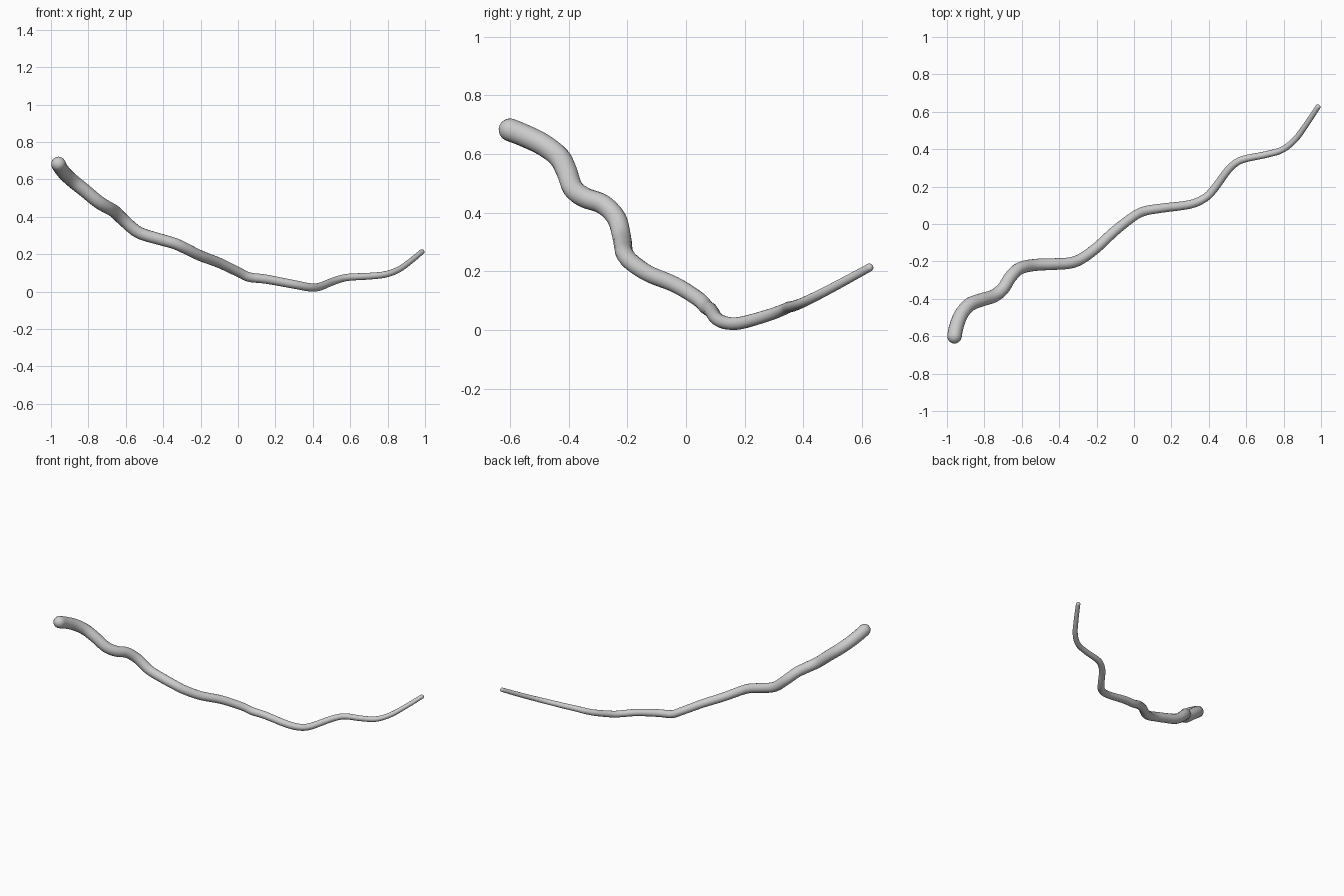
import bpy, math
from mathutils import Vector

if "Cube" in bpy.data.objects:
    bpy.data.objects.remove(bpy.data.objects["Cube"])

# Centreline of the branch: x, y, z
P = [(-.96, -.60, .687), (-.95, -.55, .667), (-.925, -.485, .635), (-.88, -.432, .593),
     (-.82, -.407, .545), (-.75, -.385, .487), (-.70, -.345, .456), (-.66, -.283, .433),
     (-.61, -.237, .385), (-.53, -.219, .320), (-.42, -.214, .285), (-.34, -.208, .262),
     (-.28, -.185, .235), (-.20, -.127, .196), (-.10, -.035, .158), (0, .042, .110),
     (.06, .07, .082), (.15, .085, .071), (.30, .105, .043), (.38, .14, .028),
     (.43, .19, .029), (.50, .285, .056), (.55, .33, .073), (.60, .35, .082),
     (.70, .37, .087), (.79, .396, .097), (.86, .45, .123), (.92, .53, .165),
     (.983, .625, .217)]
P = [Vector(p) for p in P]
R0, R1, SUB = .039, .014, 5


def catmull(a, b, c, d, t):
    return .5 * (2*b + (c - a)*t + (2*a - 5*b + 4*c - d)*t*t + (3*b - a - 3*c + d)*t**3)


# Smooth path with a steady taper along its length
Q = [2*P[0] - P[1]] + P + [2*P[-1] - P[-2]]
path = [catmull(*Q[i:i + 4], k / SUB) for i in range(len(P) - 1) for k in range(SUB)] + [P[-1]]
dist = [0]
for a, b in zip(path, path[1:]):
    dist.append(dist[-1] + (b - a).length)
pts = [(p, R0 + (R1 - R0) * s / dist[-1]) for p, s in zip(path, dist)]

# Rounded ends
def cap(p, inner, r):
    d = (p - inner).normalized()
    return [(p + d * r * math.sin(a), r * math.cos(a) + .0002)
            for a in (math.radians(v) for v in (20, 40, 58, 74, 86, 90))]

pts = cap(path[0], path[1], R0)[::-1] + pts + cap(path[-1], path[-2], R1)

# Branch as a bevelled curve, converted to a mesh
cu = bpy.data.curves.new("branch", 'CURVE')
cu.dimensions = '3D'
cu.bevel_depth = 1
cu.bevel_resolution = 6
cu.use_fill_caps = True
sp = cu.splines.new('POLY')
sp.points.add(len(pts) - 1)
for q, (p, r) in zip(sp.points, pts):
    q.co = (*p, 1)
    q.radius = r
ob = bpy.data.objects.new("branch", cu)
bpy.context.collection.objects.link(ob)
bpy.context.view_layer.objects.active = ob
ob.select_set(True)
bpy.ops.object.convert(target='MESH')
ob = bpy.context.object
ob.name = "branch"
low = min(v.co.z for v in ob.data.vertices)
for v in ob.data.vertices:
    v.co.z -= low
bpy.ops.object.shade_smooth()
